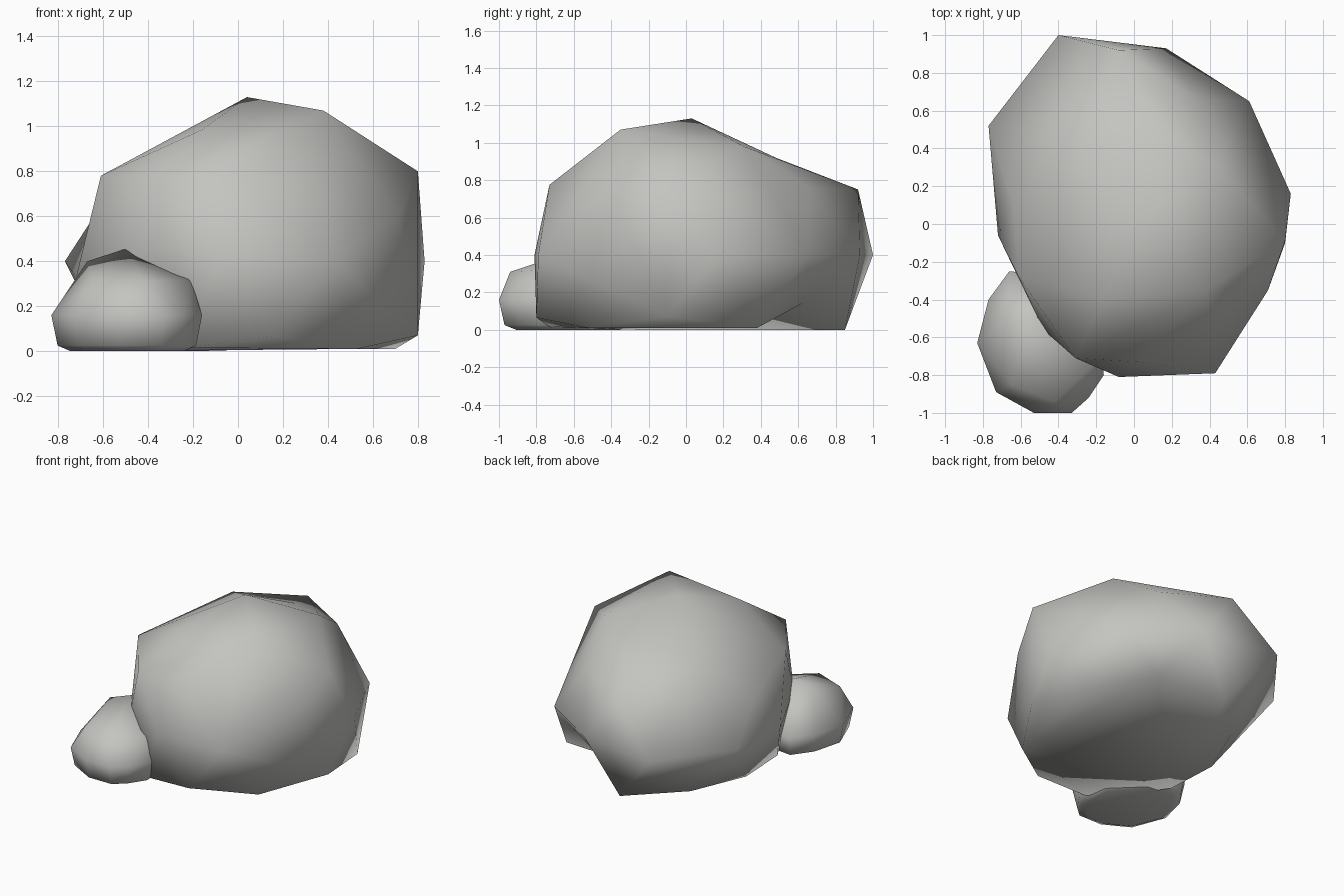
import bpy
import bmesh
from mathutils import Vector

# Remove the default cube only
default_cube = bpy.data.objects.get("Cube")
if default_cube:
    bpy.data.objects.remove(default_cube, do_unlink=True)


def make_material(name, color):
    material = bpy.data.materials.new(name)
    material.use_nodes = True
    material.diffuse_color = color
    shader = material.node_tree.nodes.get("Principled BSDF")
    shader.inputs["Base Color"].default_value = color
    shader.inputs["Roughness"].default_value = 0.9
    return material


def shrink_ring(ring, center, factor, height):
    """Copy a ring of corners toward a centre point, laid at one height."""
    center = Vector(center)
    result = []
    for corner in ring:
        flat = center + (Vector(corner[:2]) - center) * factor
        result.append((flat.x, flat.y, height))
    return result


def make_boulder(name, corners, material, dents=()):
    """Wrap a faceted stone around its corners, then push some corners inward."""
    bm = bmesh.new()
    for corner in corners:
        bm.verts.new(corner)
    dented = [(bm.verts.new(start), end) for start, end in dents]
    bmesh.ops.convex_hull(bm, input=bm.verts[:], use_existing_faces=False)
    for vert, end in dented:
        vert.co = end
    loose = [vert for vert in bm.verts if not vert.link_faces]
    bmesh.ops.delete(bm, geom=loose, context='VERTS')
    bmesh.ops.recalc_face_normals(bm, faces=bm.faces[:])
    for face in bm.faces:
        face.smooth = True
    mesh = bpy.data.meshes.new(name)
    bm.to_mesh(mesh)
    bm.free()
    mesh.materials.append(material)
    boulder = bpy.data.objects.new(name, mesh)
    bpy.context.collection.objects.link(boulder)
    return boulder


stone = make_material("stone_grey", (0.55, 0.55, 0.53, 1.0))

# Large boulder: crown, shoulder, widest girth and flat foot
crown = [
    (0.04, 0.03, 1.13), (0.38, -0.35, 1.07), (0.44, 0.31, 0.98),
    (-0.31, 0.38, 0.925), (-0.16, -0.4, 0.985),
]
shoulder = [
    (0.8, -0.09, 0.8), (0.34, 0.66, 0.76), (-0.08, 0.92, 0.75),
    (-0.61, -0.28, 0.78), (-0.31, -0.71, 0.76), (0.02, -0.73, 0.775),
]
girth = [
    (0.83, 0.16, 0.4), (0.61, 0.65, 0.4), (0.17, 0.93, 0.4),
    (-0.4, 1, 0.4), (-0.77, 0.52, 0.4), (-0.72, -0.06, 0.33),
    (-0.48, -0.56, 0.35), (-0.08, -0.81, 0.4),
    (0.43, -0.79, 0.4), (0.71, -0.35, 0.6),
]
foot = [
    (0.7, 0.38, 0.01), (-0.06, 0.85, 0), (-0.4, 0.52, 0),
    (-0.57, 0.12, 0), (-0.55, -0.27, 0), (-0.26, -0.73, 0.015),
    (0.16, -0.8, 0.065), (0.53, -0.52, 0.01), (0.8, -0.1, 0.07),
]
# Shallow hollows under the back, on the back slope and on the side
hollows = [
    ((0.36, 0.67, 0), (0.32, 0.62, 0.14)),
    ((0.14, 0.5, 0.96), (0.13, 0.48, 0.92)),
    ((-0.74, 0.14, 0.62), (-0.64, 0.12, 0.6)),
]
make_boulder("large_boulder", crown + shoulder + girth + foot, stone, hollows)

# Small boulder leaning on the front corner of the large one
small_top = [
    (-0.5, -0.5, 0.455), (-0.67, -0.52, 0.4), (-0.65, -0.85, 0.31),
    (-0.42, -0.94, 0.31), (-0.21, -0.74, 0.32),
]
small_girth = [
    (-0.83, -0.63, 0.16), (-0.73, -0.89, 0.16), (-0.53, -1, 0.16),
    (-0.33, -1, 0.16), (-0.24, -0.92, 0.16), (-0.16, -0.8, 0.16),
    (-0.17, -0.55, 0.16), (-0.4, -0.28, 0.16), (-0.66, -0.25, 0.16),
    (-0.77, -0.4, 0.16),
]
middle = (-0.49, -0.63)
small_skirt = shrink_ring(small_girth, middle, 0.92, 0.025)
small_foot = shrink_ring(small_girth, middle, 0.75, 0)
make_boulder("small_boulder",
             small_top + small_girth + small_skirt + small_foot, stone)
